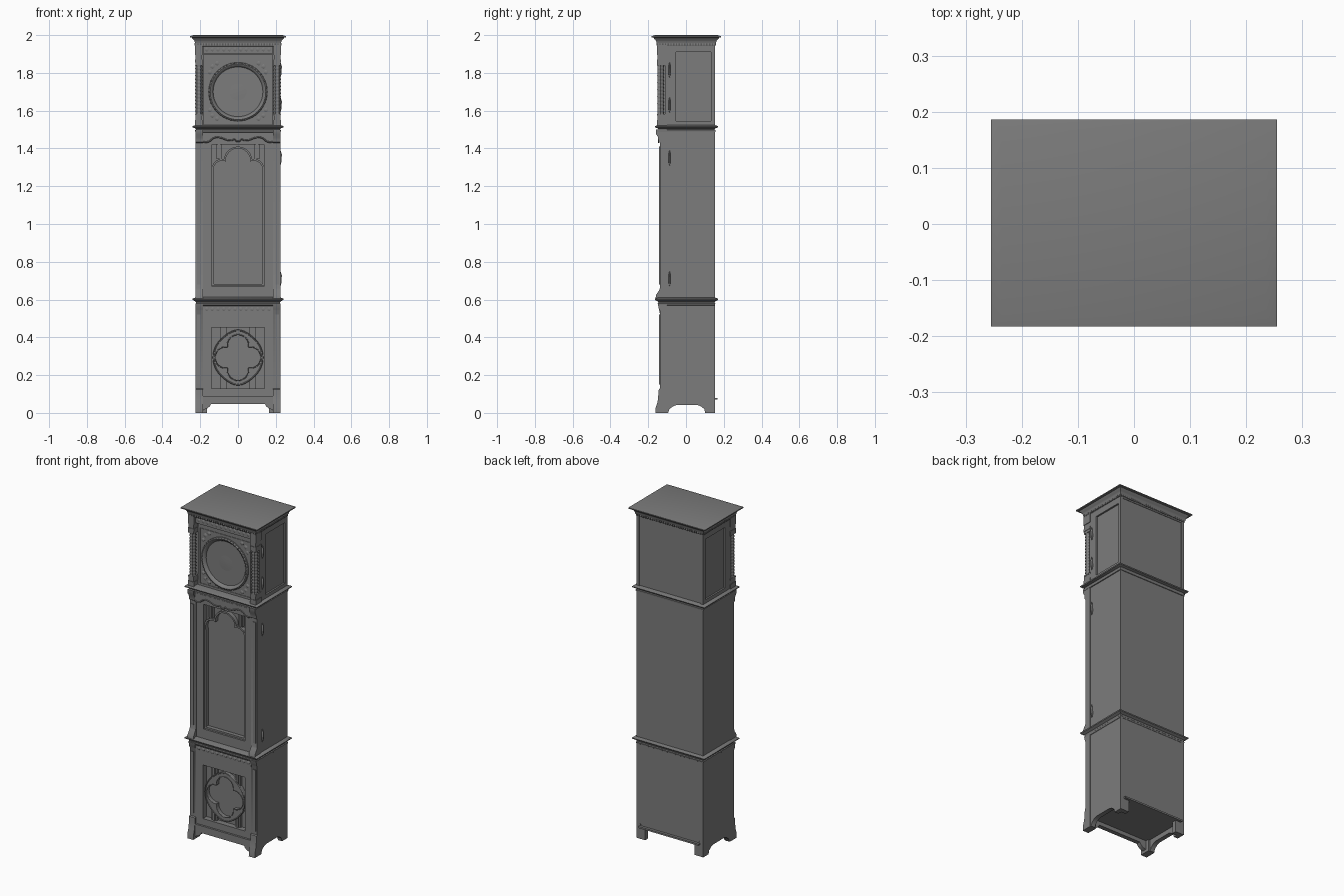
import bpy, bmesh
from math import sin, cos, pi, radians
from mathutils import Matrix, Vector

if "Cube" in bpy.data.objects:
    bpy.data.objects.remove(bpy.data.objects["Cube"], do_unlink=True)

GREY = (0.2, 0.2, 0.2, 1)
wood = bpy.data.materials.new("dark_grey_wood")
wood.use_nodes = True
wood.diffuse_color = GREY
wood.node_tree.nodes["Principled BSDF"].inputs["Base Color"].default_value = GREY

W, FRONT, BACK = 0.222, -0.138, 0.153   # case half width, front and back
parts = []
TO_FRONT = Matrix.Rotation(pi / 2, 4, 'X')                    # outline (x, z)
TO_SIDE = Matrix(((0, 0, 1, 0), (1, 0, 0, 0), (0, 1, 0, 0), (0, 0, 0, 1)))  # outline (y, z)


def add(name, mesh):
    mesh.materials.clear()
    mesh.materials.append(wood)
    ob = bpy.data.objects.new(name, mesh)
    bpy.context.collection.objects.link(ob)
    parts.append(ob)
    return ob


def from_bmesh(name, bm):
    bmesh.ops.recalc_face_normals(bm, faces=bm.faces)
    mesh = bpy.data.meshes.new(name)
    bm.to_mesh(mesh)
    bm.free()
    return add(name, mesh)


def boxes(name, items):
    """Boxes given as (x0, x1, y0, y1, z0, z1), joined in one object."""
    bm = bmesh.new()
    for x0, x1, y0, y1, z0, z1 in items:
        m = Matrix.Translation(((x0 + x1) / 2, (y0 + y1) / 2, (z0 + z1) / 2))
        bmesh.ops.create_cube(bm, size=1, matrix=m @ Matrix.Diagonal((x1 - x0, y1 - y0, z1 - z0, 1)))
    return from_bmesh(name, bm)


def from_curve(name, curve, matrix):
    ob = bpy.data.objects.new(name, curve)
    bpy.context.collection.objects.link(ob)
    mesh = bpy.data.meshes.new_from_object(ob.evaluated_get(bpy.context.evaluated_depsgraph_get()))
    bpy.data.objects.remove(ob)
    bpy.data.curves.remove(curve)
    mesh.transform(matrix)
    return add(name, mesh)


def add_splines(curve, loops, closed=True):
    for loop in loops:
        s = curve.splines.new('POLY')
        s.points.add(len(loop) - 1)
        for p, (a, b) in zip(s.points, loop):
            p.co = (a, b, 0, 1)
        s.use_cyclic_u = closed


def plate(name, loops, lo, hi, side=False):
    """Flat outlines with holes, from lo to hi along y (or along x if side)."""
    c = bpy.data.curves.new(name, 'CURVE')
    c.dimensions, c.fill_mode, c.extrude = '2D', 'BOTH', (hi - lo) / 2
    add_splines(c, loops)
    mid = (lo + hi) / 2
    move = Matrix.Translation((mid, 0, 0) if side else (0, mid, 0))
    return from_curve(name, c, move @ (TO_SIDE if side else TO_FRONT))


def bead(name, loop, y, r, closed=True):
    """Round moulding that follows an outline on the front."""
    c = bpy.data.curves.new(name, 'CURVE')
    c.dimensions, c.bevel_depth, c.bevel_resolution = '3D', r, 1
    add_splines(c, [loop], closed)
    return from_curve(name, c, Matrix.Translation((0, y, 0)) @ TO_FRONT)


def loft(name, rings):
    bm = bmesh.new()
    vs = [[bm.verts.new(p) for p in ring] for ring in rings]
    n = len(vs[0])
    for a, b in zip(vs, vs[1:]):
        for i in range(n):
            bm.faces.new((a[i], a[(i + 1) % n], b[(i + 1) % n], b[i]))
    bm.faces.new(vs[0])
    bm.faces.new(vs[-1])
    return from_bmesh(name, bm)


def moulding(name, y0, y1, profile):
    """Rectangular moulding; profile holds (outset, z)."""
    return loft(name, [[(-W - o, y0 - o, z), (W + o, y0 - o, z), (W + o, y1 + o, z), (-W - o, y1 + o, z)]
                       for o, z in profile])


def bosses(name, points, size):
    bm = bmesh.new()
    for p in points:
        m = Matrix.Translation(p) @ Matrix.Diagonal((*size, 1))
        bmesh.ops.create_icosphere(bm, subdivisions=1, radius=1, matrix=m)
    return from_bmesh(name, bm)


def rect(a, b0, b1):
    return [(-a, b0), (a, b0), (a, b1), (-a, b1)]


def arc(cx, cz, r, a0, a1, n=12):
    angles = [radians(a0 + (a1 - a0) * i / n) for i in range(n + 1)]
    return [(cx + r * cos(a), cz + r * sin(a)) for a in angles]


def mirrored(points):
    return points + [(-x, z) for x, z in reversed(points)]


def trefoil(inset, side_end, crown_start):
    """Tall panel outline with a three-lobed head."""
    left = [(inset - 0.138, 0.672 + inset), (inset - 0.138, 1.26)]
    left += arc(-0.084, 1.29, 0.055 - inset, 180, side_end) + arc(0, 1.335, 0.075 - inset, crown_start, 91, 9)
    return mirrored(left)


# Case: base, trunk and hood
boxes("base_case", [(-0.214, 0.214, -0.1, 0.152, 0.075, 0.58)])
boxes("trunk_case", [(-0.214, 0.214, -0.1, 0.152, 0.6, 1.5)])
boxes("hood_case", [(-0.212, 0.212, -0.105, 0.148, 1.51, 1.95)])
boxes("bottom_board", [(-0.2, 0.2, -0.12, 0.168, 0.07, 0.08)])

# Bracket feet and skirts
half = [(W, 0.09), (W, 0), (0.187, 0), (0.183, 0.016), (0.162, 0.024), (0.15, 0.034), (0.142, 0.047)]
plate("front_skirt", [mirrored(half)], -0.146, -0.12)
side_foot = [(-0.145, 0.09), (-0.145, 0), (-0.095, 0), (-0.088, 0.02), (-0.07, 0.034), (-0.05, 0.042),
             (0.06, 0.042), (0.08, 0.034), (0.097, 0.02), (0.102, 0), (BACK, 0), (BACK, 0.09)]
for s, tag in ((-1, "right"), (1, "left")):
    lo, hi = sorted((s * 0.195, s * W))
    plate(tag + "_side_skirt", [side_foot], lo, hi, True)
    lo, hi = sorted((s * 0.165, s * W))
    boxes(tag + "_back_foot", [(lo, hi, 0.125, BACK, 0, 0.08)])
    lo, hi = sorted((s * 0.207, s * W))
    boxes(tag + "_side_boards", [(lo, hi, -0.12, BACK, a, b) for a, b in ((0.08, 0.58), (0.6, 1.5))])

    # Corner posts of the base and trunk, flaring at their ends
    lo, hi = sorted((s * 0.185, s * 0.225))
    plate(tag + "_base_post", [[(-0.1, 0), (-0.162, 0), (-0.16, 0.03), (-0.15, 0.06), (-0.146, 0.1), (-0.144, 0.125),
                                (FRONT, 0.13), (FRONT, 0.54), (-0.144, 0.55), (-0.15, 0.58), (-0.1, 0.58)]], lo, hi, True)
    plate(tag + "_trunk_post", [[(-0.1, 0.605), (-0.162, 0.605), (-0.158, 0.625), (-0.142, 0.65), (FRONT, 0.66),
                                 (FRONT, 1.43), (-0.146, 1.435), (-0.148, 1.46), (-0.158, 1.475), (-0.16, 1.5),
                                 (-0.1, 1.5)]], lo, hi, True)
    x = s * 0.207
    boxes(tag + "_post_fillets", [(x - 0.009, x + 0.009, -0.142, -0.13, a, b) for a, b in ((0.15, 0.52), (0.68, 1.41))])

    # Hood column cut with crossing spirals, with plinth, rings and capital
    rings = []
    for i in range(65):
        t = i / 64
        ring = []
        for k in range(24):
            a = 2 * pi * k / 24
            r = 0.018 + 0.002 * cos(3 * a - 14 * pi * t) * cos(3 * a + 14 * pi * t)
            ring.append((x + r * cos(a), -0.134 + r * sin(a), 1.58 + 0.262 * t))
        rings.append(ring)
    loft(tag + "_column", rings)
    boxes(tag + "_column_blocks", [(x - w, x + w, -0.134 - w, -0.1, a, b) for w, a, b in
                                   ((0.02, 1.52, 1.55), (0.017, 1.55, 1.575), (0.0185, 1.575, 1.583), (0.0185, 1.84, 1.855),
                                    (0.02, 1.855, 1.87), (0.017, 1.87, 1.895), (0.02, 1.895, 1.948))])

    # Hood side: frame around a sunk panel
    lo, hi = sorted((s * 0.205, s * W))
    plate(tag + "_hood_side_frame", [[(-0.11, 1.515), (BACK, 1.515), (BACK, 1.95), (-0.11, 1.95)],
                                     [(-0.053, 1.545), (0.133, 1.545), (0.133, 1.91), (-0.053, 1.91)]], lo, hi, True)

# Hinges on the left side
bosses("hinges", [(W + 0.002, -0.087, z) for z in (1.815, 1.63, 1.35, 0.71)], (0.009, 0.007, 0.043))

# Mouldings that run all round
moulding("waist_moulding", -0.146, 0.151, [(-0.004, 0.565), (0.002, 0.57), (0.004, 0.578), (0, 0.582), (0.003, 0.59),
                                           (0.018, 0.598), (0.02, 0.604), (0.013, 0.607), (-0.004, 0.613)])
moulding("hood_moulding", -0.146, 0.151, [(-0.002, 1.485), (0.004, 1.488), (0.005, 1.497), (0, 1.5), (0.003, 1.506),
                                          (0.018, 1.511), (0.02, 1.517), (0.014, 1.52), (-0.004, 1.525)])
moulding("cornice", -0.15, BACK, [(-0.003, 1.94), (0.001, 1.944), (0.003, 1.952), (0.006, 1.956), (0.007, 1.964),
                                  (0.011, 1.974), (0.02, 1.982), (0.022, 1.986), (0.033, 1.988), (0.033, 1.994), (0.014, 2.0)])
dentils = []
for i in range(31):
    x = -0.219 + i * 0.0146
    dentils += [(x - 0.004, x + 0.004, y - 0.004, y + 0.004, 1.946, 1.957) for y in (-0.153, BACK + 0.003)]
for i in range(21):
    y = -0.145 + i * 0.0146
    dentils += [(x - 0.004, x + 0.004, y - 0.004, y + 0.004, 1.946, 1.957) for x in (-W - 0.003, W + 0.003)]
boxes("dentils", dentils)

# Carved friezes under the cornice and the waist
boxes("friezes", [(-0.186, 0.186, -0.138, -0.1, 1.902, 1.948), (-0.186, 0.186, -0.14, -0.1, 0.53, 0.575)])
bosses("frieze_carving", [(-0.165 + i * 0.03, y, z) for i in range(12) for y, z in ((-0.138, 1.924), (-0.14, 0.55))],
       (0.011, 0.004, 0.012))

# Hood door, dial and its beaded ring
DIAL = Vector((0, 0, 1.7))
plate("hood_door", [rect(0.183, 1.522, 1.9), arc(0, 1.7, 0.145, 0, 352.5, 47)], -0.12, -0.103)
bead("hood_door_rim", rect(0.168, 1.538, 1.87), -0.12, 0.002)
profile = [(0.156, -0.115), (0.154, -0.126), (0.147, -0.131), (0.14, -0.128), (0.132, -0.118), (0.13, -0.108),
           (0.128, -0.107), (0.09, -0.112), (0.045, -0.115), (0.005, -0.116)]
loft("dial", [[DIAL + Vector((r * cos(k * pi / 32), y, r * sin(k * pi / 32))) for k in range(64)] for r, y in profile])
bosses("dial_beads", [DIAL + Vector((0.152 * cos(k * pi / 24), -0.127, 0.152 * sin(k * pi / 24))) for k in range(48)],
       (0.005, 0.004, 0.005))
corners = [(sx, sz) for sx in (-1, 1) for sz in (-1, 1)]
bosses("corner_carving", [(sx * a, -0.12, 1.704 + sz * b) for sx, sz in corners
                          for a, b in ((0.135, 0.13), (0.148, 0.1), (0.11, 0.147))], (0.013, 0.005, 0.013))

# Trunk door: deep panel behind a trefoil arch, with bars in the corners
plate("trunk_door_frame", [rect(0.186, 0.612, 1.46), rect(0.138, 0.67, 1.422)], -0.132, -0.095)
plate("trefoil_arch", [trefoil(0, 79, 172), trefoil(0.01, 64, 184)], -0.124, -0.095)
boxes("arch_bars", [(s * 0.1 - w, s * 0.1 + w, -y, -0.095, 1.345, 1.425) for s in (-1, 1)
                    for w, y in ((0.014, 0.118), (0.006, 0.125))])

# Scalloped rail above the trunk door
wave = [(0.186, 1.485), (0.186, 1.437), (0.17, 1.432), (0.15, 1.438), (0.135, 1.452), (0.115, 1.46), (0.09, 1.457),
        (0.06, 1.445), (0.035, 1.442), (0.018, 1.45), (0.008, 1.438)]
plate("scalloped_rail", [mirrored(wave)], -0.146, -0.12)
bead("scalloped_edge", mirrored(wave[1:]), -0.146, 0.004, False)

# Base front with a quatrefoil in a pointed roundel
plate("base_frame", [rect(0.186, 0.08, 0.535), rect(0.14, 0.13, 0.453)], -0.134, -0.095)
quatrefoil = []
for k in range(4):
    a = 90 * k
    quatrefoil += arc(0.065 * cos(radians(a)), 0.293 + 0.065 * sin(radians(a)), 0.057, a - 98, a + 98, 16)
roundel = [(0.13 * cos(k * pi / 24), 0.293 + 0.13 * sin(k * pi / 24) + 0.014 * sin(k * pi / 24) ** 9) for k in range(48)]
plate("roundel", [roundel, quatrefoil], -0.126, -0.095)
bead("roundel_rim", roundel, -0.125, 0.004)
bead("quatrefoil_rim", quatrefoil, -0.125, 0.003)
boxes("base_bars", [(s * 0.078 - w, s * 0.078 + w, -y, -0.095, a, b) for s in (-1, 1) for a, b in ((0.13, 0.22), (0.37, 0.453))
                    for w, y in ((0.018, 0.114), (0.007, 0.121))])

# Smooth the rounded parts and keep the edges sharp
bpy.ops.object.select_all(action='DESELECT')
for ob in parts:
    ob.select_set(True)
bpy.context.view_layer.objects.active = parts[0]
bpy.ops.object.shade_smooth_by_angle(angle=radians(35))
